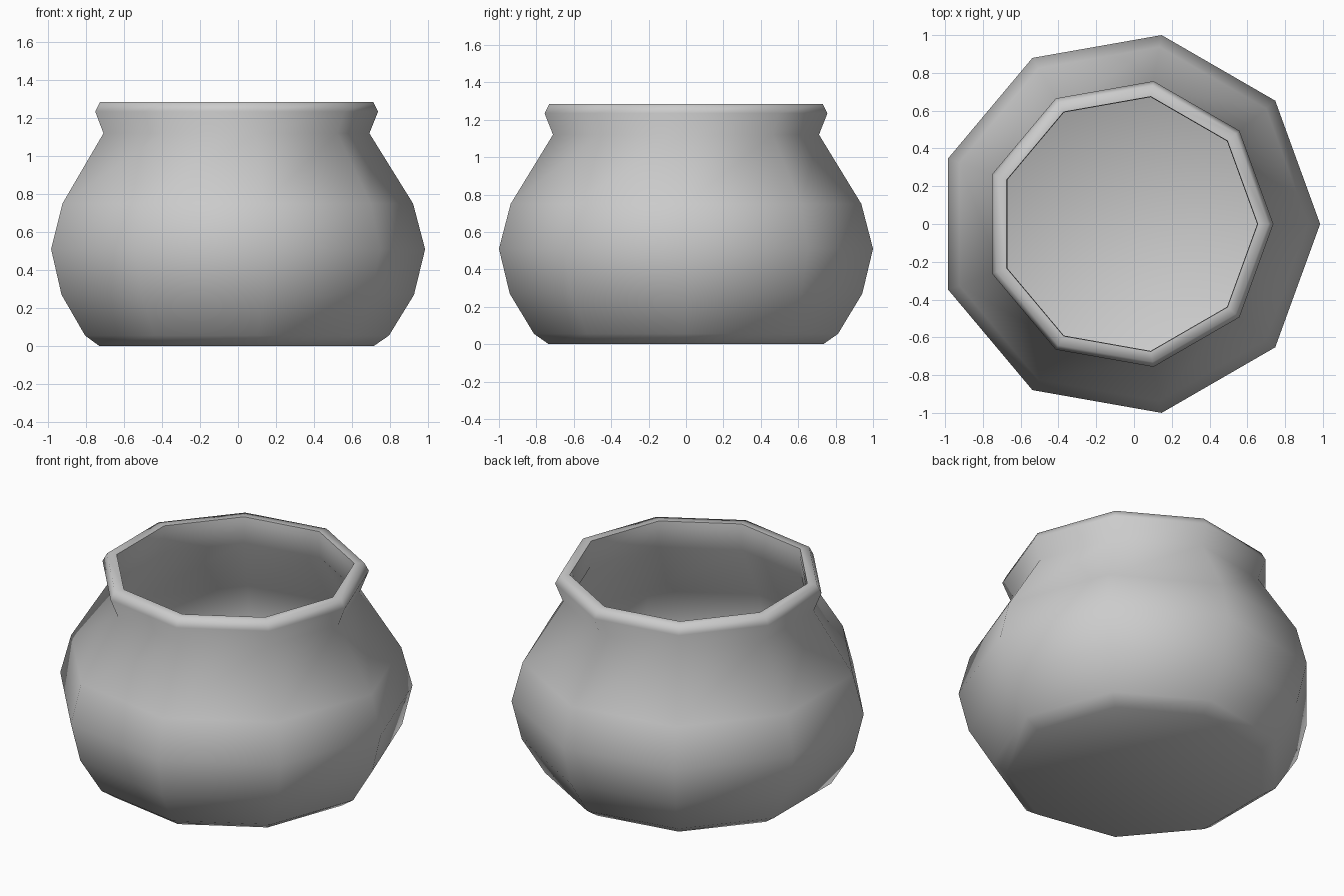
import bpy, bmesh, math

if "Cube" in bpy.data.objects:
    bpy.data.objects.remove(bpy.data.objects["Cube"])

SIDES = 9
CX = -0.03  # a nine-sided ring is off-centre in its own bounding box

# Radius / height profile: underside, belly, neck, rolled lip, then inner wall to floor
outer = [(0.745, 0.0), (0.825, 0.055), (0.957, 0.27), (1.0154, 0.51),
         (0.952, 0.75), (0.722, 1.12), (0.768, 1.235), (0.742, 1.285)]
inner = [(0.685, 1.285), (0.682, 1.245), (0.692, 1.12), (0.92, 0.745),
         (0.985, 0.51), (0.927, 0.28), (0.80, 0.08), (0.735, 0.03)]


def lathe(name, profile):
    bm = bmesh.new()
    rings = []
    for r, z in profile:
        rings.append([bm.verts.new((CX + r * math.cos(math.tau * i / SIDES),
                                    r * math.sin(math.tau * i / SIDES), z))
                      for i in range(SIDES)])
    for a, b in zip(rings, rings[1:]):
        for i in range(SIDES):
            j = (i + 1) % SIDES
            bm.faces.new((a[i], a[j], b[j], b[i]))
    # flat underside and inside floor
    bm.faces.new(rings[0][::-1])
    bm.faces.new(rings[-1])
    bmesh.ops.recalc_face_normals(bm, faces=bm.faces)
    mesh = bpy.data.meshes.new(name)
    bm.to_mesh(mesh)
    bm.free()
    obj = bpy.data.objects.new(name, mesh)
    bpy.context.collection.objects.link(obj)
    return obj


# Open pot with smooth shading; only the inner lip edge stays crisp
pot = lathe("round_pot", outer + inner)
bpy.context.view_layer.objects.active = pot
pot.select_set(True)
bpy.ops.object.shade_smooth_by_angle(angle=math.radians(70))
